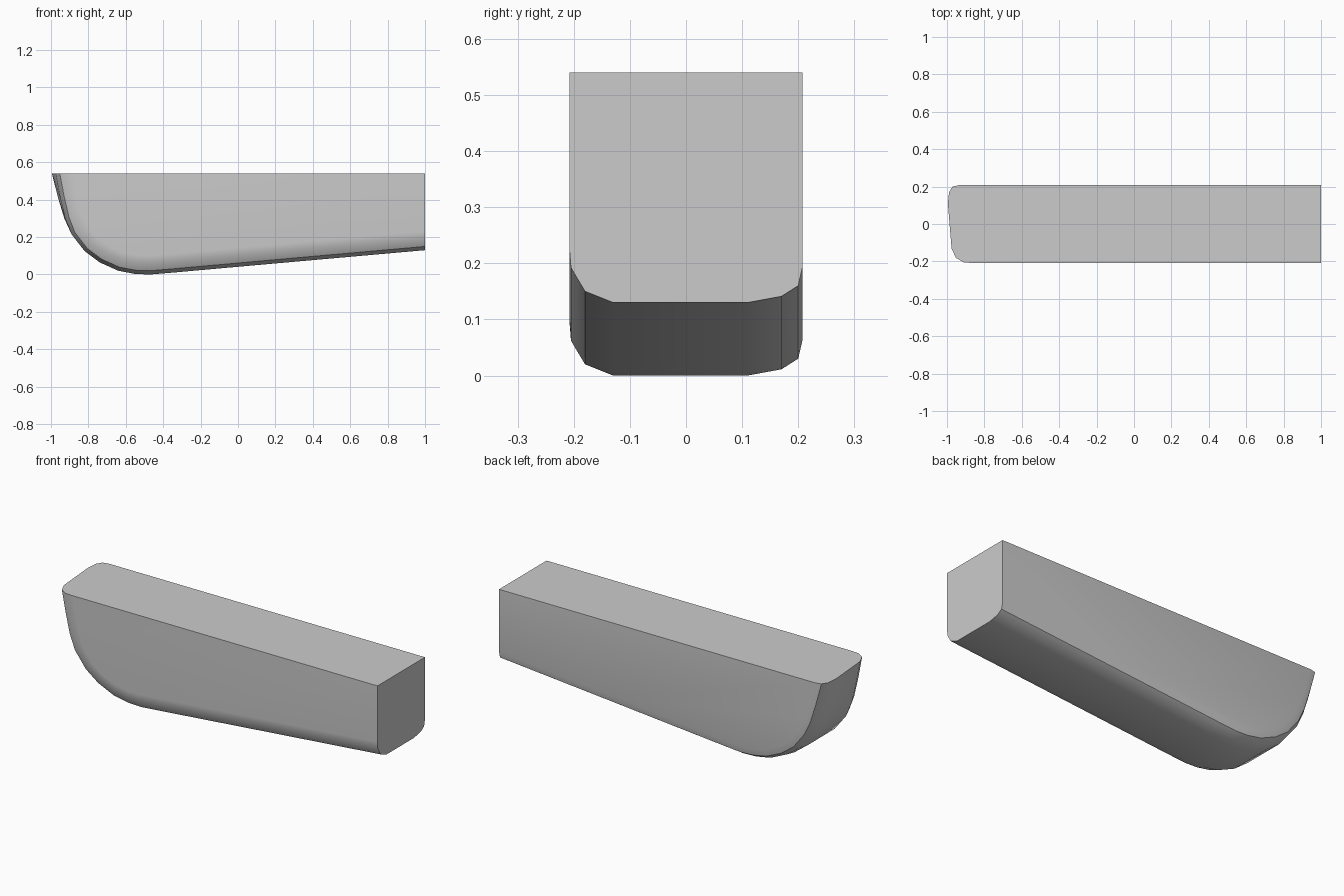
import bpy, bmesh
from mathutils import Vector

if "Cube" in bpy.data.objects:
    bpy.data.objects.remove(bpy.data.objects["Cube"])

TOP = 0.54
# Keel line from the rear end, along the bottom and up the curved nose (x, z)
KEEL = [(1, .13), (.3, .068), (-.35, .01), (-.47, 0), (-.55, .003), (-.64, .02),
        (-.74, .065), (-.82, .125), (-.89, .215), (-.93, .3), (-.965, .41), (-1, TOP)]
# Rounded edge: position across the width and how far the keel line is inset there
SLICES = [(-.208, .10), (-.205, .062), (-.18, .02), (-.13, 0),
          (.11, 0), (.17, .011), (.2, .03), (.208, .065)]


def inset_keel(y, d):
    """Keel line moved inward by d, with the upper nose skewed across the width."""
    pts = [Vector(p) for p in KEEL]
    out = []
    for i, p in enumerate(pts):
        t = (pts[min(i + 1, len(pts) - 1)] - pts[max(i - 1, 0)]).normalized()
        n = Vector((t.y, -t.x))          # inward normal
        if i == 0:
            n = Vector((0, 1))
        elif i == len(pts) - 1:
            n = Vector((1, 0))
        q = p + n * d
        lift = max(0, (q.y - .22) / (TOP - .22))
        skew = .027 * lift * min(1, max(0, (.17 - y) / .33))
        if p.x < -.6:
            q.x += skew
        out.append(Vector((q.x, y, min(q.y, TOP))))
    out.append(Vector((1, y, TOP)))
    return out


# Body: loft the slices, then cap both sides
bm = bmesh.new()
rows = [[bm.verts.new(co) for co in inset_keel(y, d)] for y, d in SLICES]
n = len(rows[0])
for a, b in zip(rows, rows[1:]):
    for i in range(n):
        j = (i + 1) % n
        bm.faces.new((a[i], a[j], b[j], b[i]))
bm.faces.new(rows[0])
bm.faces.new(rows[-1])
bmesh.ops.recalc_face_normals(bm, faces=bm.faces)
# Merge the flat top and flat rear into single faces
for axis in (Vector((0, 0, 1)), Vector((1, 0, 0))):
    flat = [f for f in bm.faces if f.normal.dot(axis) > .999]
    bmesh.ops.dissolve_faces(bm, faces=flat)

mesh = bpy.data.meshes.new("curved_block")
bm.to_mesh(mesh)
bm.free()
body = bpy.data.objects.new("curved_block", mesh)
bpy.context.collection.objects.link(body)

grey = bpy.data.materials.new("light grey")
grey.diffuse_color = (.6, .6, .6, 1)
grey.use_nodes = True
grey.node_tree.nodes["Principled BSDF"].inputs["Base Color"].default_value = grey.diffuse_color
mesh.materials.append(grey)

bpy.context.view_layer.objects.active = body
body.select_set(True)
bpy.ops.object.shade_smooth_by_angle(angle=.5)
